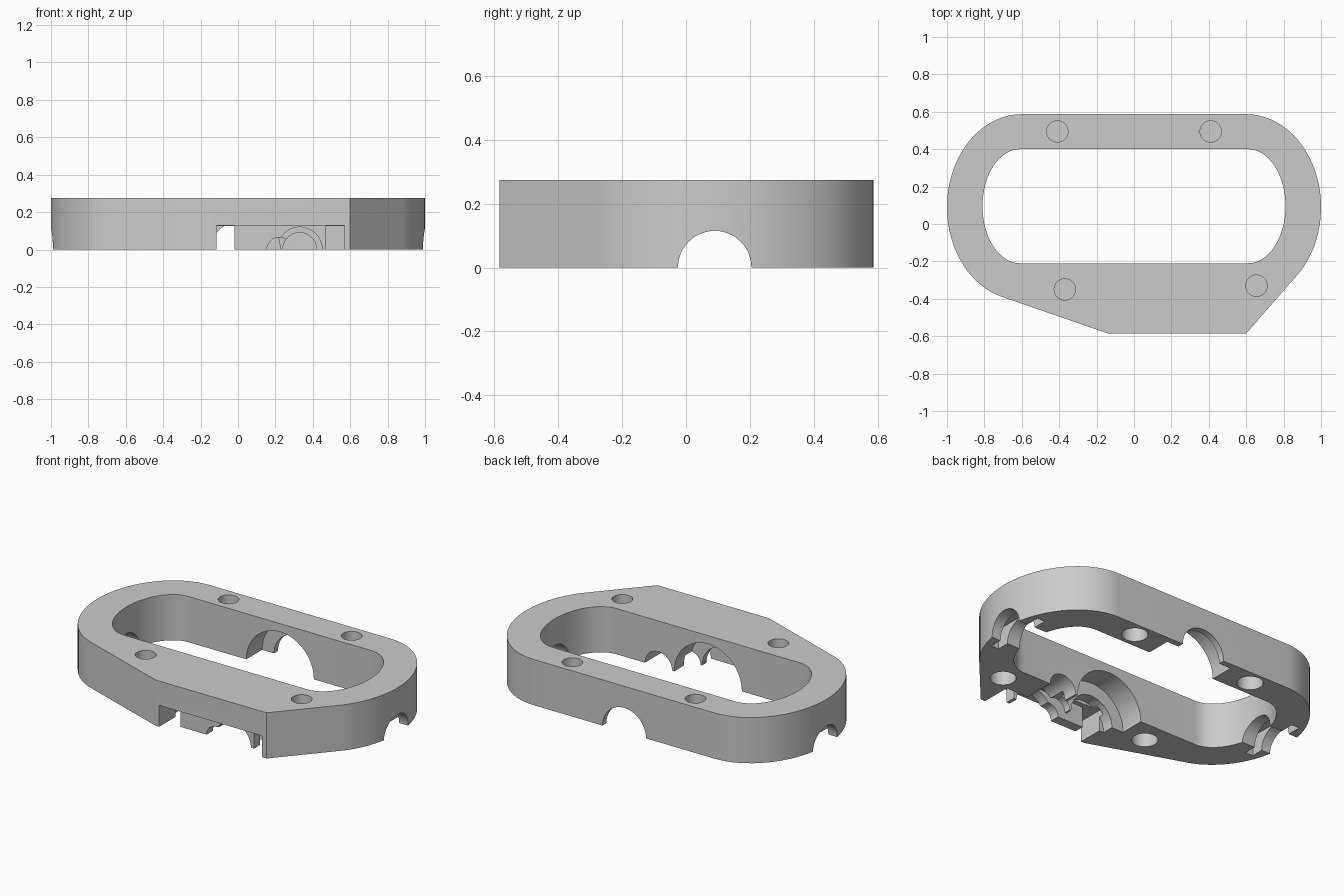
import bpy, bmesh
from math import sin, cos, pi, radians
from mathutils import Vector

old = bpy.data.objects.get("Cube")
if old:
    bpy.data.objects.remove(old, do_unlink=True)

HEIGHT = 0.275
grey = bpy.data.materials.new("plain grey")
grey.use_nodes = True
grey.diffuse_color = (0.6, 0.6, 0.6, 1)
grey.node_tree.nodes["Principled BSDF"].inputs["Base Color"].default_value = (0.6, 0.6, 0.6, 1)


def prism(name, points, direction):
    """Extrude a closed polygon of 3D points along a direction."""
    bm = bmesh.new()
    face = bm.faces.new([bm.verts.new(p) for p in points])
    out = bmesh.ops.extrude_face_region(bm, geom=[face])
    moved = [g for g in out["geom"] if isinstance(g, bmesh.types.BMVert)]
    bmesh.ops.translate(bm, verts=moved, vec=Vector(direction))
    bmesh.ops.recalc_face_normals(bm, faces=bm.faces)
    mesh = bpy.data.meshes.new(name)
    bm.to_mesh(mesh)
    bm.free()
    mesh.materials.append(grey)
    obj = bpy.data.objects.new(name, mesh)
    bpy.context.collection.objects.link(obj)
    return obj


def arc(cx, cy, rx, ry, start, end, steps=32):
    angles = [radians(start + (end - start) * i / steps) for i in range(steps + 1)]
    return [(cx + rx * cos(a), cy + ry * sin(a)) for a in angles]


def cut(cutter):
    mod = body.modifiers.new("cut", 'BOOLEAN')
    mod.operation = 'DIFFERENCE'
    mod.solver = 'EXACT'
    mod.object = cutter
    bpy.context.view_layer.update()
    bpy.context.view_layer.objects.active = body
    bpy.ops.object.modifier_apply(modifier=mod.name)
    bpy.data.objects.remove(cutter, do_unlink=True)


def cut_box(x0, x1, y0, y1, top):
    pts = [(x0, y0, -0.1), (x1, y0, -0.1), (x1, y1, -0.1), (x0, y1, -0.1)]
    cut(prism("box_cutter", pts, (0, 0, top + 0.1)))


def cut_bore_y(x, r, y0, y1):
    pts = [(a, y0, b) for a, b in arc(x, 0, r, r, 0, 360, 48)[:-1]]
    cut(prism("bore_cutter", pts, (0, y1 - y0, 0)))


def cut_bore_x(y, r, x0, x1):
    pts = [(x0, a, b) for a, b in arc(y, 0, r, r, 0, 360, 48)[:-1]]
    cut(prism("bore_cutter", pts, (x1 - x0, 0, 0)))


def cut_bore_z(x, y, r, z0, z1):
    pts = [(a, b, z0) for a, b in arc(x, y, r, r, 0, 360, 32)[:-1]]
    cut(prism("hole_cutter", pts, (0, 0, z1 - z0)))


# Outer frame: rounded ends with a wedge-shaped front
outline = arc(0.6, 0.09, 0.4, 0.497, -45.5, 90) + arc(-0.6, 0.09, 0.4, 0.497, 90, 256)
outline += [(-0.14, -0.585), (0.6, -0.585)]
body = prism("frame_body", [(x, y, 0) for x, y in outline], (0, 0, HEIGHT))

# Central oval opening
oval = arc(0.61, 0.095, 0.2, 0.305, -90, 90) + arc(-0.61, 0.095, 0.2, 0.305, 90, 270)
cut(prism("opening_cutter", [(x, y, -0.1) for x, y in oval], (0, 0, 0.6)))

# Blind round holes in the top and the underside
for x, y in [(-0.41, 0.495), (0.41, 0.495), (-0.37, -0.35), (0.655, -0.33)]:
    cut_bore_z(x, y, 0.057, HEIGHT - 0.11, HEIGHT + 0.1)
    cut_bore_z(x, y, 0.072, -0.1, 0.11)

# Arched notch and flange slot at each end
for side in (-1, 1):
    cut_bore_x(0.09, 0.115, side * 0.7, side * 1.1)
    a, b = sorted((side * 0.88, side * 0.93))
    cut_box(a, b, -0.1, 0.29, 0.12)

# Stepped arch through the back wall
cut_bore_y(0, 0.225, 0.3, 0.55)
cut_bore_y(0, 0.145, 0.5, 0.7)

# Stepped arch on the inside of the front wall
cut_bore_y(0, 0.225, -0.36, -0.1)
cut_bore_y(0, 0.145, -0.43, -0.3)

# Front pocket: shallow recess, side slots and a cross slot behind the panel
cut_box(-0.115, 0.57, -0.7, -0.52, 0.128)
cut_box(-0.115, -0.02, -0.6, -0.4, 0.127)
cut_box(0.47, 0.57, -0.6, -0.401, 0.126)
cut_box(-0.11, 0.565, -0.46, -0.402, 0.125)

# Round ports in the front panel
cut_bore_y(0.33, 0.12, -0.56, -0.43)
cut_bore_y(0.33, 0.09, -0.5, -0.1)
cut_bore_y(0.22, 0.065, -0.55, -0.3)

# Shading
bpy.ops.object.select_all(action='DESELECT')
body.select_set(True)
bpy.context.view_layer.objects.active = body
bpy.ops.object.shade_smooth_by_angle(angle=radians(30))
